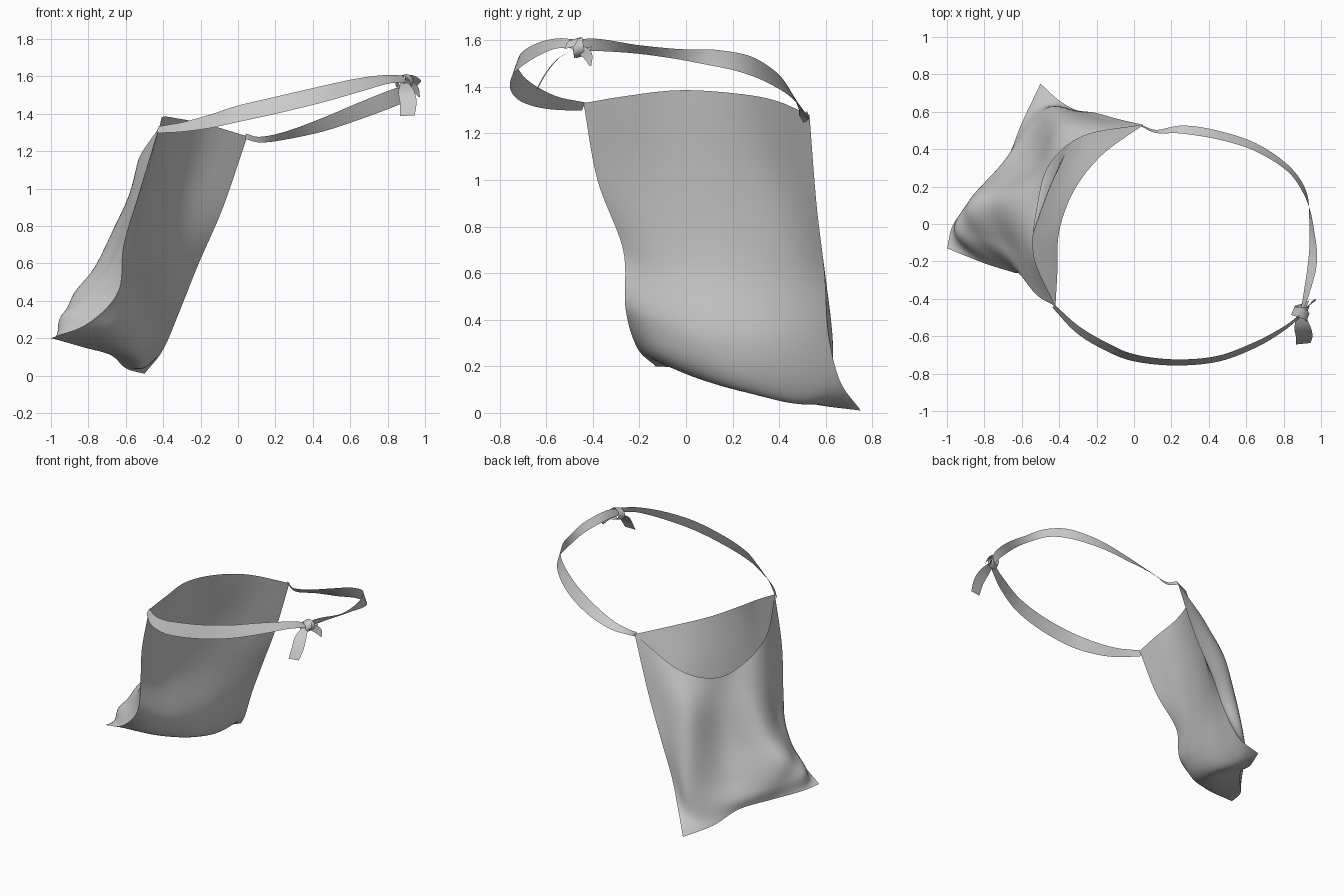
import bpy, math
from mathutils import Vector


def curve(pts, t):
    """Catmull-Rom through pts, t in 0..1."""
    n = len(pts) - 1
    f = min(max(t, 0), 1) * n
    i = min(int(f), n - 1)
    f -= i
    b, c = pts[i], pts[i + 1]
    a = pts[i - 1] if i > 0 else b * 2 - c
    d = pts[i + 2] if i + 2 <= n else c * 2 - b
    return 0.5 * (b * 2 + (c - a) * f + (a * 2 - b * 5 + c * 4 - d) * f * f
                  + (b * 3 - a - c * 3 + d) * f ** 3)


def vecs(path):
    return [Vector(p) for p in path]


def sheet(name, rows):
    """Smooth-shaded quad sheet from rows of points."""
    w = len(rows[0])
    faces = [(r * w + c, r * w + c + 1, (r + 1) * w + c + 1, (r + 1) * w + c)
             for r in range(len(rows) - 1) for c in range(w - 1)]
    me = bpy.data.meshes.new(name)
    me.from_pydata([p for r in rows for p in r], [], faces)
    me.polygons.foreach_set("use_smooth", [True] * len(faces))
    ob = bpy.data.objects.new(name, me)
    bpy.context.collection.objects.link(ob)
    return ob


def loft(name, paths, nu=40, nv=50):
    rows = []
    for j in range(nv + 1):
        section = [curve(p, j / nv) for p in paths]
        rows.append([curve(section, i / nu) for i in range(nu + 1)])
    return sheet(name, rows)


def ribbon(name, path, widths, tilts, steps=60, side=None):
    """Flat band along path; tilt leans the upper edge to the band's left."""
    pts = vecs(path)
    ws = [Vector((w, 0, 0)) for w in widths]
    ts = [Vector((t, 0, 0)) for t in tilts]
    rows = []
    for i in range(steps + 1):
        t = i / steps
        p = curve(pts, t)
        d = (curve(pts, t + 0.01) - curve(pts, t - 0.01)).normalized()
        if side:
            across = Vector(side)
        else:
            left = Vector((0, 0, 1)).cross(d).normalized()
            up = d.cross(left)
            a = curve(ts, t).x
            across = up * math.cos(a) + left * math.sin(a)
        h = across * curve(ws, t).x / 2
        rows.append([p - h, p, p + h])
    return sheet(name, rows)


# Side edges and bottom seam shared by both pouch panels
edge_far = [(.05, .53, 1.28), (-.08, .56, .9), (-.21, .595, .6), (-.31, .61, .35), (-.40, .66, .14), (-.5, .75, .01)]
edge_near = [(-.42, -.44, 1.33), (-.52, -.38, 1.0), (-.61, -.27, .7), (-.64, -.26, .45), (-.80, -.21, .28),
             (-1, -.13, .2)]
seam = [(-.60, .54, .04), (-.68, .35, .11), (-.82, .17, .15), (-.96, .01, .19)]

# Vertical profiles of the body-side panel, rounding under at the bottom
inner = [
    [(-.17, .37, 1.345), (-.27, .40, 1.0), (-.33, .42, .65), (-.375, .45, .3), (-.48, .49, .06)],
    [(-.32, .18, 1.375), (-.40, .20, 1.0), (-.44, .22, .65), (-.43, .24, .3), (-.52, .24, .10)],
    [(-.40, -.04, 1.385), (-.48, -.02, 1.0), (-.52, .01, .65), (-.50, .03, .32), (-.61, .03, .16)],
    [(-.41, -.26, 1.36), (-.51, -.22, 1.0), (-.57, -.15, .65), (-.58, -.14, .38), (-.70, -.13, .23)]]

# Vertical profiles of the sagging outer panel: bulge, valley, ridge, hollow
outer = [
    [(-.27, .47, 1.08), (-.37, .53, .85), (-.42, .57, .6), (-.46, .61, .32), (-.52, .59, .14)],
    [(-.45, .32, 1.01), (-.49, .31, .82), (-.54, .32, .55), (-.61, .35, .32), (-.68, .35, .19)],
    [(-.515, .10, 1.03), (-.64, .12, .82), (-.76, .13, .58), (-.87, .12, .42), (-.87, .14, .27)],
    [(-.535, -.17, 1.15), (-.59, -.16, .9), (-.68, -.12, .62), (-.83, -.07, .42), (-.95, -.04, .31)]]

for name, mids in (("pouch_inner_panel", inner), ("pouch_outer_panel", outer)):
    loft(name, [vecs(edge_far)] + [vecs(m + [s]) for m, s in zip(mids, seam)] + [vecs(edge_near)])

# Strap from the far corner to the knot
ribbon("strap_far",
       [(.04, .525, 1.28), (.12, .495, 1.262), (.26, .505, 1.285), (.45, .475, 1.34), (.65, .41, 1.415),
        (.83, .29, 1.485), (.92, .15, 1.52), (.95, -.03, 1.54), (.955, -.2, 1.56), (.92, -.38, 1.58), (.89, -.48, 1.575)],
       [.03, .035, .06, .08, .09, .09, .075, .05, .06, .06, .05],
       [-.2, -.5, -.8, -.6, -.45, -.3, -.2, .5, .9, .5, .2], 90)

# Strap from the near corner to the knot
ribbon("strap_near",
       [(-.43, -.44, 1.315), (-.3, -.565, 1.33), (-.15, -.655, 1.36), (0, -.715, 1.40), (.22, -.74, 1.45),
        (.45, -.72, 1.505), (.65, -.645, 1.555), (.8, -.56, 1.585), (.89, -.49, 1.585)],
       [.04, .065, .085, .095, .095, .09, .075, .05, .04],
       [.5, .6, .5, .4, .35, .35, .4, .4, .3], 70)

# Knot: coiled band
coil = [(.89 + .04 * math.cos(a), -.5 + .02 * math.sin(a * .5) + .006 * a, 1.568 + .038 * math.sin(a))
        for a in [k * math.pi / 4 for k in range(17)]]
ribbon("knot", coil, [.05] * 17, [0] * 17, 48, side=(.35, .9, .25))

# Loose tails
ribbon("tail_long", [(.89, -.48, 1.565), (.90, -.55, 1.52), (.91, -.60, 1.46), (.905, -.64, 1.39)],
       [.04, .085, .09, .08], [0] * 4, 20, side=(.99, .1, .05))
ribbon("tail_short", [(.88, -.5, 1.58), (.92, -.45, 1.56), (.95, -.42, 1.53), (.97, -.41, 1.49)],
       [.03, .06, .05, .01], [0] * 4, 14, side=(.6, .7, .35))
